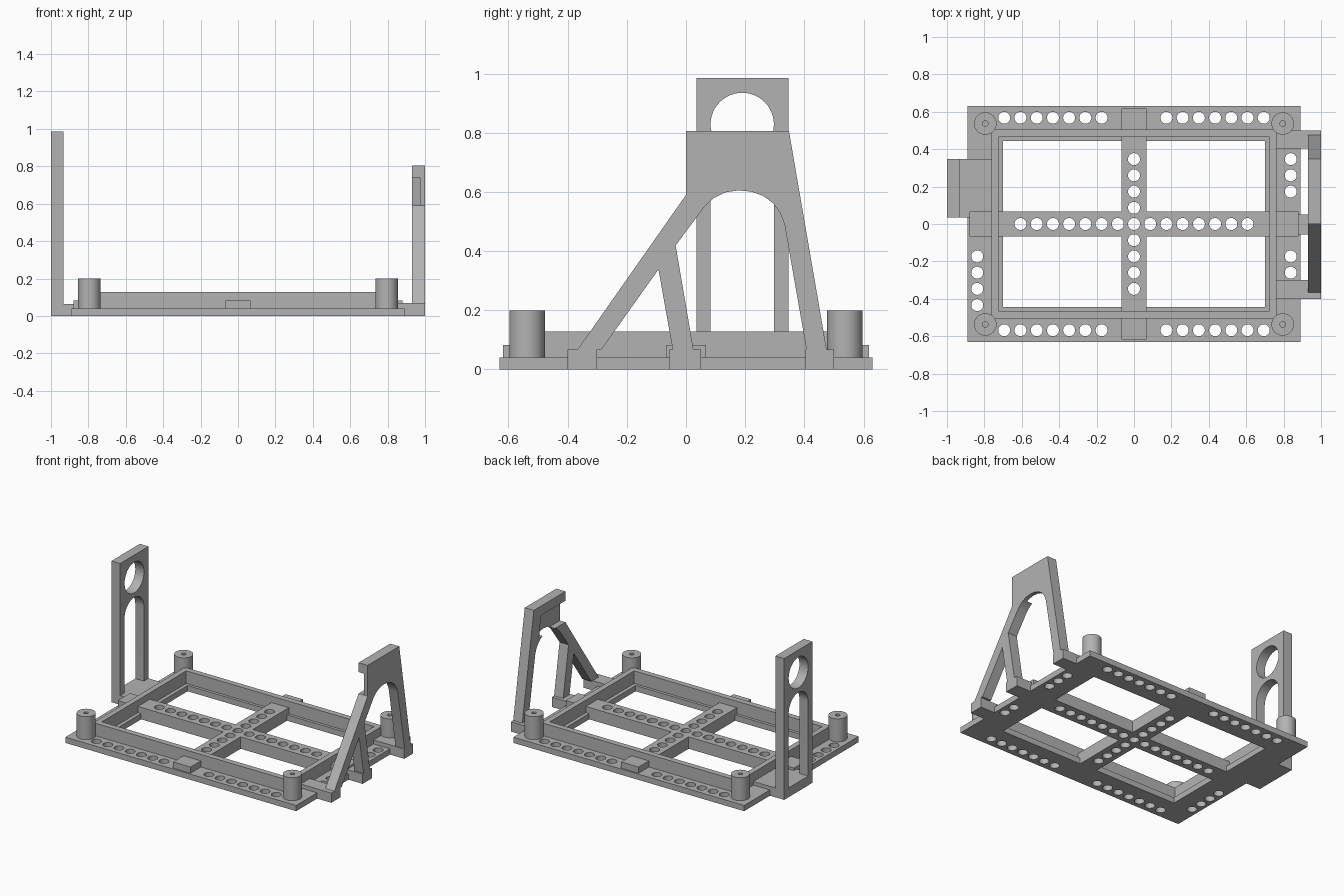
import bpy, bmesh, math
from mathutils import Matrix

if "Cube" in bpy.data.objects:
    bpy.data.objects.remove(bpy.data.objects["Cube"])

grey = bpy.data.materials.new("matte_grey")
grey.diffuse_color = (0.45, 0.45, 0.45, 1)
grey.use_nodes = True
grey.node_tree.nodes["Principled BSDF"].inputs["Base Color"].default_value = grey.diffuse_color


def finish(name, bm):
    bmesh.ops.recalc_face_normals(bm, faces=bm.faces[:])
    me = bpy.data.meshes.new(name)
    bm.to_mesh(me)
    bm.free()
    me.materials.append(grey)
    ob = bpy.data.objects.new(name, me)
    bpy.context.collection.objects.link(ob)
    return ob


def add_box(bm, x, y, z):
    m = Matrix.LocRotScale(((x[0] + x[1]) / 2, (y[0] + y[1]) / 2, (z[0] + z[1]) / 2), None,
                           (x[1] - x[0], y[1] - y[0], z[1] - z[0]))
    bmesh.ops.create_cube(bm, size=1, matrix=m)


def box(name, x, y, z):
    bm = bmesh.new()
    add_box(bm, x, y, z)
    return finish(name, bm)


def add_cyl(bm, x, y, z, r, seg=32):
    bmesh.ops.create_cone(bm, cap_ends=True, segments=seg, radius1=r, radius2=r, depth=z[1] - z[0],
                          matrix=Matrix.Translation((x, y, (z[0] + z[1]) / 2)))


def prism(name, pts, x):
    """Extrude a (y, z) outline along x."""
    bm = bmesh.new()
    f = bm.faces.new([bm.verts.new((x[0], y, z)) for y, z in pts])
    ext = bmesh.ops.extrude_face_region(bm, geom=[f])["geom"]
    bmesh.ops.translate(bm, vec=(x[1] - x[0], 0, 0),
                        verts=[v for v in ext if isinstance(v, bmesh.types.BMVert)])
    return finish(name, bm)


def boolean(ob, others, op="DIFFERENCE"):
    for o in others:
        m = ob.modifiers.new("cut", "BOOLEAN")
        m.object, m.operation, m.solver = o, op, "EXACT"
    dg = bpy.context.evaluated_depsgraph_get()
    me = bpy.data.meshes.new_from_object(ob.evaluated_get(dg))
    ob.modifiers.clear()
    ob.data = me
    for o in others:
        bpy.data.objects.remove(o)


def arc(cy, cz, r, a0, a1, n):
    return [(cy + r * math.cos(math.radians(a0 + (a1 - a0) * i / n)),
             cz + r * math.sin(math.radians(a0 + (a1 - a0) * i / n))) for i in range(n + 1)]


# Base frame: plate with a tray opening, raised rim, cross bars and bracket feet
base = box("base_frame", (-.89, .89), (-.63, .63), (0, .04))
boolean(base, [box("opening", (-.70, .70), (-.445, .445), (-.1, .2))])
rim = box("rim", (-.763, .763), (-.505, .505), (.02, .128))
boolean(rim, [box("rim_inside", (-.725, .725), (-.465, .465), (-.1, .3))])
parts = [rim,
         box("long_bar", (-.88, .88), (-.067, .067), (0, .083)),
         box("cross_bar", (-.067, .067), (-.618, .618), (0, .083)),
         box("tower_foot", (-1, -.763), (.035, .347), (0, .065))]
for y0, y1, x0 in ((.403, .5, .763), (-.4, -.3, .763), (-.055, .05, .85)):
    parts.append(box("bracket_foot", (x0, 1), (y0, y1), (0, .068)))
boolean(base, parts, "UNION")

# Round holes along the plate edges and cross bars
STEP = .0867
spots = [(i * STEP, 0) for i in range(-7, 8)]
spots += [(0, s * i * STEP) for i in range(1, 5) for s in (-1, 1)]
spots += [(s * i * STEP, t * .568) for i in range(2, 9) for s in (-1, 1) for t in (-1, 1)]
spots += [(-.838, -i * STEP) for i in range(2, 6)]
spots += [(.838, i * STEP) for i in (-3, -2, 2, 3, 4)]
bm = bmesh.new()
for x, y in spots:
    add_cyl(bm, x, y, (-.1, .3), .032, 24)
boolean(base, [finish("holes", bm)])

# Corner posts with a small screw hole
posts = []
for sx in (-1, 1):
    for sy in (-1, 1):
        bm = bmesh.new()
        add_cyl(bm, sx * .795, sy * .537, (.04, .2), .06, 48)
        post = finish("corner_post", bm)
        bm = bmesh.new()
        add_cyl(bm, sx * .795, sy * .537, (.08, .3), .015, 16)
        boolean(post, [finish("screw_hole", bm)])
        posts.append(post)

# Tall tower with an arched slot and a round eye
slot = [(.297, .065)] + arc(.19, .583, .107, 0, 180, 24) + [(.083, .065)]
tower = prism("tower", [(.347, .065), (.347, .985), (.035, .985), (.035, .065)] + slot[::-1], (-1, -.933))
boolean(tower, [prism("eye", arc(.19, .828, .107, 0, 352.5, 47), (-1.1, -.8))])

# Three-legged bracket with arch
outline = [(-.366, .068), (0, .59), (0, .805), (.348, .805), (.475, .068), (.407, .068), (.333, .49),
           (.318, .53), (.293, .563), (.26, .587), (.22, .601), (.178, .605), (.135, .599), (.095, .58),
           (.062, .55), (.035, .513), (-.035, .419), (.025, .068), (-.045, .068), (-.093, .338),
           (-.285, .068)]
bracket = prism("leg_bracket", outline, (.93, 1))
boolean(bracket, [prism("pocket", [(-.1, .59), (.29, .59), (.27, .74), (-.1, .74)], (.8, .972))])

# Smooth round surfaces, keep hard edges
for ob in [base, tower, bracket] + posts:
    bpy.ops.object.select_all(action="DESELECT")
    ob.select_set(True)
    bpy.context.view_layer.objects.active = ob
    bpy.ops.object.shade_smooth_by_angle(angle=math.radians(30))
